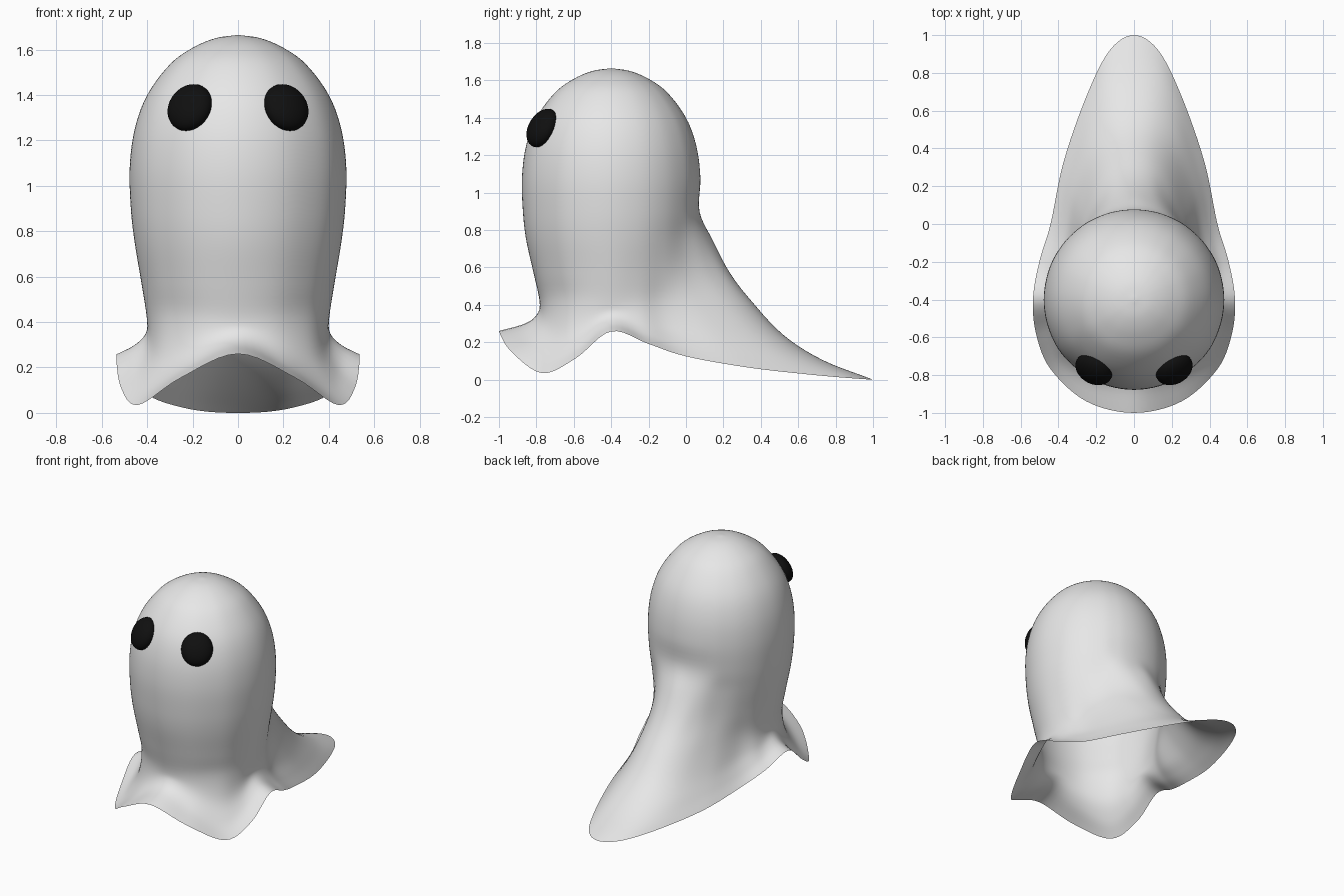
import bpy, bmesh, math
from mathutils import Vector, Matrix

if "Cube" in bpy.data.objects:
    bpy.data.objects.remove(bpy.data.objects["Cube"])

AXIS_Y = -0.4


def material(name, rgb):
    m = bpy.data.materials.new(name)
    m.diffuse_color = (*rgb, 1)
    m.use_nodes = True
    m.node_tree.nodes["Principled BSDF"].inputs["Base Color"].default_value = m.diffuse_color
    return m


cloth = material("pale cloth", (0.8, 0.8, 0.8))
black = material("black", (0.005, 0.005, 0.005))

# Round upper profile: radius, height
DOME = [(0, 1.665), (0.1, 1.65), (0.2, 1.608), (0.3, 1.535), (0.4, 1.40),
        (0.455, 1.25), (0.477, 1.08), (0.472, 0.9)]
# Folds from front to tail: angle at head, angle at hem, hem height, radii down to hem
FOLDS = [
    (0, 0, 0.26, 0.455, 0.415, 0.383, 0.395, 0.46, 0.60),
    (25, 25, 0.155, 0.455, 0.418, 0.388, 0.405, 0.475, 0.595),
    (50, 50, 0.035, 0.455, 0.42, 0.395, 0.42, 0.49, 0.575),
    (70, 70, 0.115, 0.455, 0.422, 0.40, 0.41, 0.465, 0.55),
    (90, 90, 0.258, 0.455, 0.425, 0.402, 0.405, 0.455, 0.535),
    (110, 112, 0.19, 0.455, 0.425, 0.41, 0.43, 0.475, 0.54),
    (128, 132, 0.125, 0.455, 0.435, 0.43, 0.465, 0.53, 0.595),
    (145, 153, 0.065, 0.465, 0.48, 0.53, 0.62, 0.72, 0.82),
    (158, 167, 0.025, 0.50, 0.555, 0.65, 0.79, 0.95, 1.11),
    (169, 174.4, 0.005, 0.525, 0.615, 0.725, 0.89, 1.09, 1.325),
    (180, 180, 0.0, 0.54, 0.635, 0.75, 0.92, 1.13, 1.40),
]


def polar(r, deg, z):
    a = math.radians(deg)
    return Vector((r * math.sin(a), AXIS_Y - r * math.cos(a), z))


def fold_points(fold):
    head, hem, rim_z, *radii = fold
    heights = [0.75, 0.57] + [0.42 + (rim_z - 0.42) * t for t in (0, 0.43, 0.75, 1)]
    pts = [polar(r, head, z) for r, z in DOME]
    for k, (r, z) in enumerate(zip(radii, heights), 1):
        pts.append(polar(r, head + (hem - head) * k / 6, z))
    return pts


def spline(pts, steps, closed):
    """Smooth curve through all points."""
    n = len(pts)
    if closed:
        p = [pts[-1]] + pts + pts[:2]
    else:
        p = [2 * pts[0] - pts[1]] + pts + [2 * pts[-1] - pts[-2]]
    out = []
    for i in range(1, len(p) - 2):
        a, b, c, d = p[i - 1:i + 3]
        for s in range(steps):
            t = s / steps
            out.append(0.5 * (2 * b + (c - a) * t + (2 * a - 5 * b + 4 * c - d) * t * t
                              + (3 * b - a - 3 * c + d) * t ** 3))
    return out if closed else out + [pts[-1].copy()]


def finish(name, bm, mat):
    me = bpy.data.meshes.new(name)
    bm.to_mesh(me)
    bm.free()
    me.materials.append(mat)
    for f in me.polygons:
        f.use_smooth = True
    ob = bpy.data.objects.new(name, me)
    bpy.context.collection.objects.link(ob)
    return ob


# Draped sheet: open surface lofted through the mirrored folds
half = [fold_points(f) for f in FOLDS]
mirrored = [[Vector((-p.x, p.y, p.z)) for p in col] for col in half[-2:0:-1]]
columns = [spline(col, 5, False) for col in half + mirrored]
rings = [spline(list(ring), 6, True) for ring in zip(*columns)]
bm = bmesh.new()
grid = [[bm.verts.new(p) for p in ring] for ring in rings]
for upper, lower in zip(grid, grid[1:]):
    for i in range(len(upper)):
        j = (i + 1) % len(upper)
        bm.faces.new((upper[i], lower[i], lower[j], upper[j]))
bmesh.ops.remove_doubles(bm, verts=bm.verts, dist=1e-5)
finish("sheet_body", bm, cloth)

# Eyes: flattened balls set into the head, facing outward
for side, label in ((1, "right"), (-1, "left")):
    normal = Vector((side * 0.43, -0.76, 0.48)).normalized()
    turn = normal.to_track_quat('Z', 'Y').to_matrix().to_4x4()
    place = Matrix.Translation((side * 0.212, -0.768, 1.345)) @ turn
    bm = bmesh.new()
    bmesh.ops.create_uvsphere(bm, u_segments=32, v_segments=16, radius=1,
                              matrix=place @ Matrix.Diagonal((0.104, 0.112, 0.065, 1)))
    finish("eye_" + label, bm, black)
